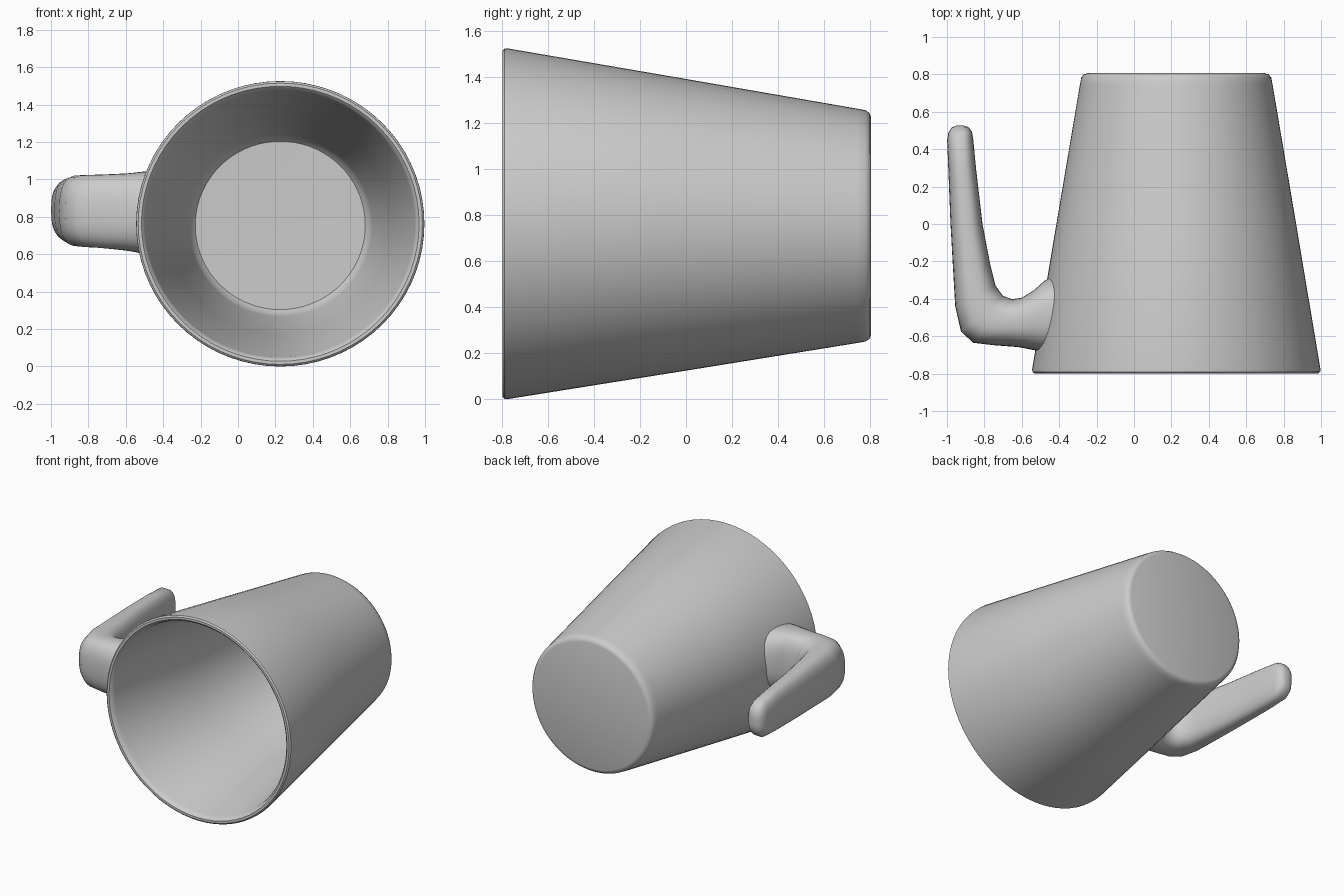
import bpy, bmesh, math
from mathutils import Vector

if "Cube" in bpy.data.objects:
    bpy.data.objects.remove(bpy.data.objects["Cube"])

clay = bpy.data.materials.new("plain grey")
clay.diffuse_color = (0.6, 0.6, 0.6, 1)
clay.use_nodes = True
clay.node_tree.nodes["Principled BSDF"].inputs["Base Color"].default_value = clay.diffuse_color


def loft(name, rings):
    """Skin a list of closed point rings into one smooth capped object."""
    bm = bmesh.new()
    loops = [[bm.verts.new(p) for p in ring] for ring in rings]
    n = len(loops[0])
    for a, b in zip(loops, loops[1:]):
        for i in range(n):
            j = (i + 1) % n
            bm.faces.new((a[i], a[j], b[j], b[i]))
    bm.faces.new(loops[0])
    bm.faces.new(loops[-1])
    bmesh.ops.recalc_face_normals(bm, faces=bm.faces)
    mesh = bpy.data.meshes.new(name)
    bm.to_mesh(mesh)
    bm.free()
    mesh.materials.append(clay)
    ob = bpy.data.objects.new(name, mesh)
    bpy.context.collection.objects.link(ob)
    bpy.ops.object.select_all(action='DESELECT')
    bpy.context.view_layer.objects.active = ob
    ob.select_set(True)
    bpy.ops.object.shade_smooth_by_angle(angle=math.radians(40))
    return ob


# Cup body lying on its side: (radius, y) from outer base round to inner floor
CX, SIDES, WIDEN = 0.226, 72, 1.01


def centre_z(y):
    return 0.758 - 0.006 * y


profile = [(0.005, 0.806), (0.47, 0.806), (0.490, 0.800), (0.503, 0.782),
           (0.510, 0.745), (0.638, -0.02), (0.763, -0.775), (0.762, -0.790),
           (0.752, -0.799), (0.735, -0.799), (0.722, -0.787), (0.713, -0.76),
           (0.588, 0.0), (0.487, 0.64), (0.472, 0.69), (0.45, 0.715), (0.005, 0.722)]
angles = [2 * math.pi * i / SIDES for i in range(SIDES)]
loft("cup_body", [[(CX + WIDEN * r * math.cos(t), y, centre_z(y) + r * math.sin(t))
                   for t in angles] for r, y in profile])

# Handle: outer x, outer y, inner x, inner y, half height, centre z
sections = [(-0.950, 0.526, -0.910, 0.527, 0.04, 0.835),
            (-0.975, 0.515, -0.885, 0.518, 0.08, 0.835),
            (-0.992, 0.490, -0.866, 0.492, 0.115, 0.835),
            (-0.999, 0.45, -0.859, 0.45, 0.14, 0.835),
            (-0.993, 0.30, -0.845, 0.30, 0.155, 0.835),
            (-0.981, 0.0, -0.810, 0.0, 0.17, 0.835),
            (-0.967, -0.25, -0.768, -0.22, 0.182, 0.833),
            (-0.956, -0.44, -0.740, -0.33, 0.190, 0.832),
            (-0.925, -0.575, -0.700, -0.385, 0.193, 0.831),
            (-0.860, -0.635, -0.650, -0.402, 0.195, 0.830),
            (-0.750, -0.648, -0.600, -0.394, 0.200, 0.828),
            (-0.620, -0.658, -0.540, -0.358, 0.208, 0.825),
            (-0.530, -0.675, -0.480, -0.305, 0.22, 0.822),
            (-0.445, -0.685, -0.445, -0.280, 0.22, 0.82)]


def rounded(v):
    return math.copysign(abs(v) ** 0.75, v)


rings = []
for ox, oy, ix, iy, h, z in sections:
    outer, inner = Vector((ox, oy, z)), Vector((ix, iy, z))
    mid, half = (outer + inner) / 2, (outer - inner) / 2
    rings.append([mid + half * rounded(math.cos(t)) + Vector((0, 0, h * rounded(math.sin(t))))
                  for t in (2 * math.pi * i / 32 for i in range(32))])

# Bend the last ring so the handle ends inside the thickness of the cup wall
for p in rings[-1]:
    r = 0.612 - 0.166 * p.y
    p.x = CX - WIDEN * math.sqrt(r * r - (p.z - centre_z(p.y)) ** 2)
for p, q in zip(rings[-2], rings[-1]):
    p.x = min(p.x, q.x - 0.025)
loft("handle", rings)
